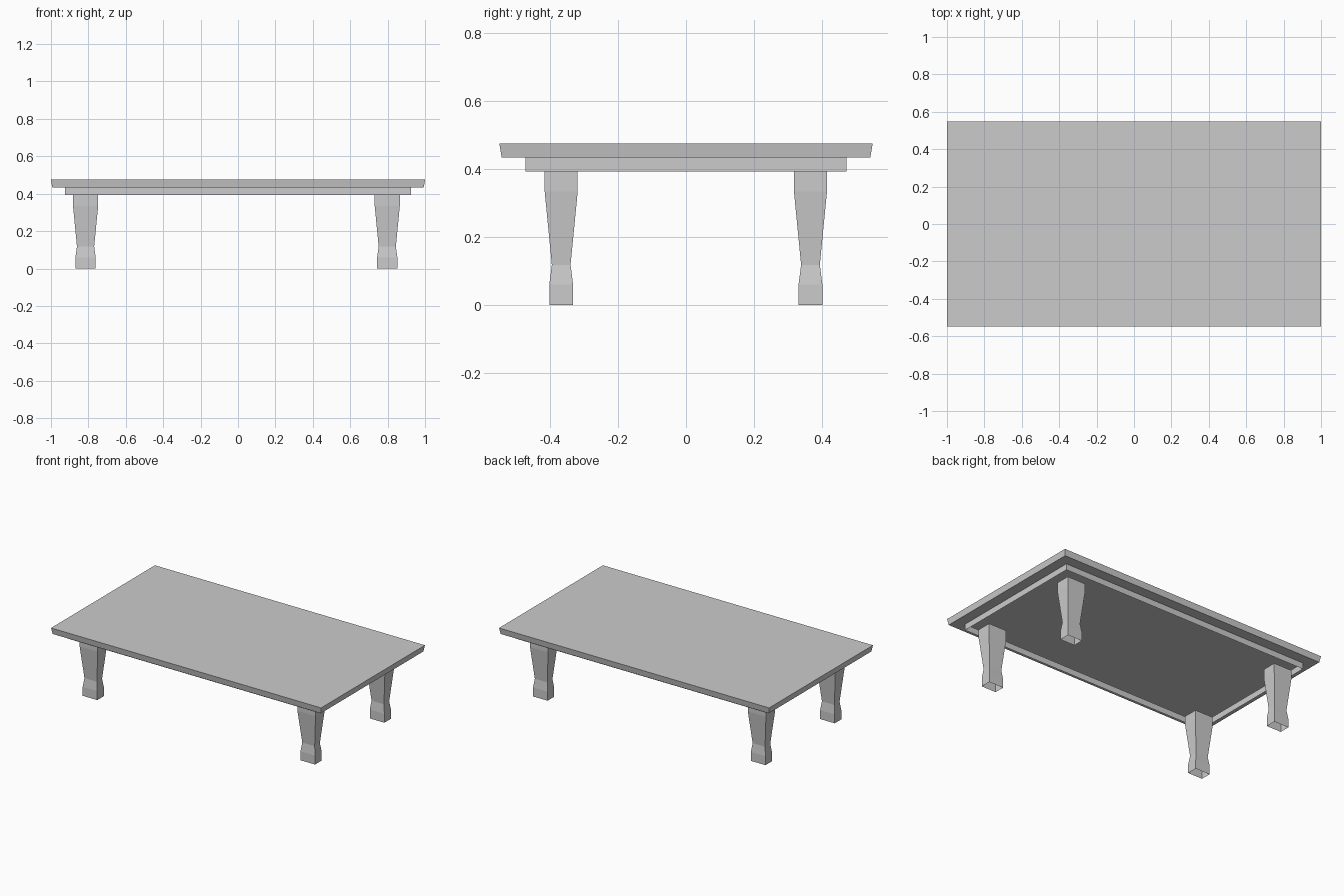
import bpy, bmesh

if "Cube" in bpy.data.objects:
    bpy.data.objects.remove(bpy.data.objects["Cube"])


def loft(name, rings, center=(0, 0), cap_bottom=False, cap_top=False):
    """Stack rectangular rings (half_x, half_y, z) into one flat-shaded shell."""
    bm = bmesh.new()
    cx, cy = center
    loops = [[bm.verts.new((cx + sx * hx, cy + sy * hy, z))
              for sx, sy in ((-1, -1), (1, -1), (1, 1), (-1, 1))]
             for hx, hy, z in rings]
    for low, high in zip(loops, loops[1:]):
        for i in range(4):
            j = (i + 1) % 4
            bm.faces.new((low[i], low[j], high[j], high[i]))
    if cap_bottom:
        bm.faces.new(loops[0][::-1])
    if cap_top:
        bm.faces.new(loops[-1])
    mesh = bpy.data.meshes.new(name)
    bm.to_mesh(mesh)
    bm.free()
    obj = bpy.data.objects.new(name, mesh)
    bpy.context.collection.objects.link(obj)
    return obj


# Table top and apron: one shell, open below, stepping in from skirt to slab
loft("table_top", [(0.924, 0.472, 0.393), (0.924, 0.472, 0.434),
                   (0.993, 0.542, 0.434), (1.0, 0.549, 0.475)], cap_top=True)

# Legs: straight foot, pinched ankle, flare up to a straight block; open below
leg_profile = [(0.054, 0.035, 0.0), (0.054, 0.035, 0.06), (0.046, 0.0275, 0.118),
               (0.067, 0.0485, 0.333), (0.067, 0.0485, 0.393)]
for side, x in (("left", -0.815), ("right", 0.798)):
    for end, y in (("front", -0.367), ("back", 0.366)):
        loft(f"{end}_{side}_leg", leg_profile, center=(x, y))
